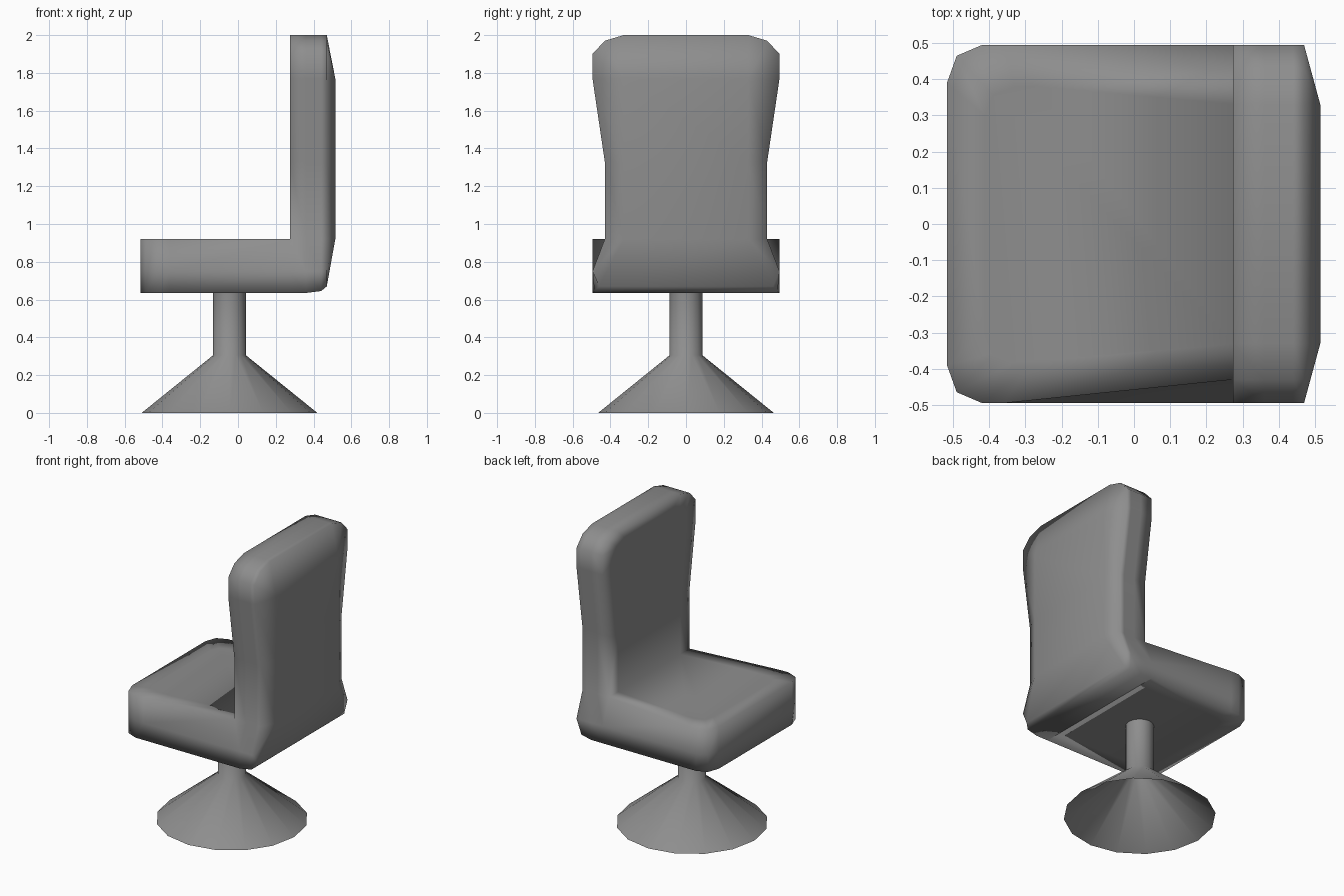
import bpy, bmesh, math

if "Cube" in bpy.data.objects:
    bpy.data.objects.remove(bpy.data.objects["Cube"])

# Dark grey upholstery and pedestal
grey = bpy.data.materials.new("dark_grey")
grey.diffuse_color = (.27, .27, .27, 1)
grey.use_nodes = True
grey.node_tree.nodes["Principled BSDF"].inputs["Base Color"].default_value = grey.diffuse_color


def finish(name, bm, angle):
    bmesh.ops.remove_doubles(bm, verts=bm.verts, dist=1e-4)
    bmesh.ops.recalc_face_normals(bm, faces=bm.faces)
    me = bpy.data.meshes.new(name)
    bm.to_mesh(me)
    bm.free()
    me.materials.append(grey)
    ob = bpy.data.objects.new(name, me)
    bpy.context.collection.objects.link(ob)
    bpy.ops.object.select_all(action='DESELECT')
    ob.select_set(True)
    bpy.context.view_layer.objects.active = ob
    bpy.ops.object.shade_smooth_by_angle(angle=math.radians(angle))
    return ob


def add_ring(bm, pts):
    return [bm.verts.new(p) for p in pts]


def bridge(bm, a, b, closed=True):
    n = len(a)
    for i in range(n if closed else n - 1):
        j = (i + 1) % n
        bm.faces.new((a[i], a[j], b[j], b[i]))


# Flat panel with an inner border, which softens the shading toward the rim
def panel(bm, ring, center, scale):
    inner = add_ring(bm, [tuple(c + (v - c) * s for v, c, s in zip(p.co, center, scale))
                          for p in ring])
    bridge(bm, ring, inner)
    bm.faces.new(inner)


# Upholstered shell: seat and backrest as one L-shaped skin
bm = bmesh.new()

# backrest sections, lofted from front to rear
def back_ring(x, yb, zb):
    half = [(yb, zb), (.495, .75), (.43, .92), (.43, 1.33),
            (.495, 1.77), (.495, 1.9), (.43, 1.97), (.33, 2.0)]
    full = half + [(-y, z) for y, z in reversed(half)]
    return add_ring(bm, [(x, y, z) for y, z in full])

rings = [back_ring(.274, .495, .635), back_ring(.36, .495, .635),
         back_ring(.44, .485, .645), back_ring(.47, .46, .67)]
rear_half = [(.33, .92)] * 3 + [(.33, 1.33)] + [(.33, 1.77)] * 4
rear = rear_half + [(-y, z) for y, z in reversed(rear_half)]
rings.append(add_ring(bm, [(.515, y, z) for y, z in rear]))
for a, b in zip(rings, rings[1:]):
    bridge(bm, a, b)

# front and rear panels of the backrest
panel(bm, rings[0][2:14], (.274, 0, .92), (1, .77, .93))
r = rings[-1]
bm.faces.new((r[0], r[3], r[4], r[11], r[12], r[15]))

# seat outlines, open where they run into the backrest
def seat_ring(z, y_rear):
    half = [(.274, y_rear), (-.36, .495), (-.42, .495), (-.49, .465), (-.517, .39)]
    full = half + [(x, -y) for x, y in reversed(half)]
    return add_ring(bm, [(x, y, z) for x, y in full])

low, mid, top = seat_ring(.635, .495), seat_ring(.75, .495), seat_ring(.92, .43)
bridge(bm, low, mid, False)
bridge(bm, mid, top, False)
panel(bm, top, (.274, 0, .92), (.87, .77, 1))
panel(bm, low, (.274, 0, .635), (.87, .77, 1))
finish("seat_and_backrest", bm, 180)

# Pedestal: stem flaring into an open conical foot
bm = bmesh.new()
sides = 16
rings = []
for rad, z in [(.465, 0), (.087, .305), (.087, .636)]:
    rings.append(add_ring(bm, [
        (-.045 + rad * math.cos(2 * math.pi * i / sides),
         rad * math.sin(2 * math.pi * i / sides), z) for i in range(sides)]))
for a, b in zip(rings, rings[1:]):
    bridge(bm, a, b)
finish("pedestal", bm, 60)
